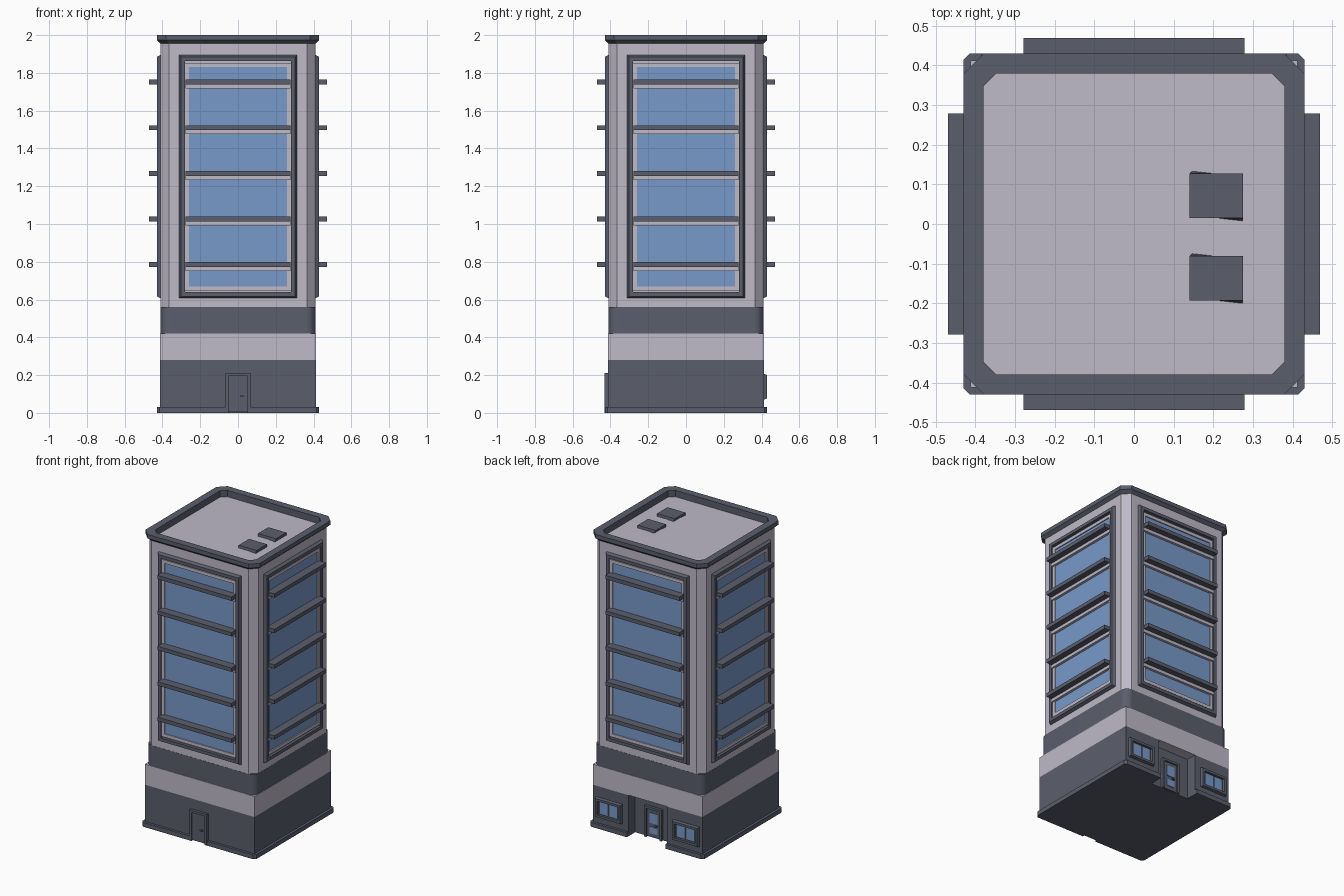
import bpy, bmesh, math

cube = bpy.data.objects.get("Cube")
if cube:
    bpy.data.objects.remove(cube, do_unlink=True)


def material(name, rgb):
    m = bpy.data.materials.new(name)
    m.use_nodes = True
    m.diffuse_color = (*rgb, 1)
    m.node_tree.nodes["Principled BSDF"].inputs["Base Color"].default_value = (*rgb, 1)
    return m


DARK = material("slate_grey", (0.105, 0.113, 0.152))
LIGHT = material("pale_grey", (0.52, 0.49, 0.58))
GLASS = material("blue_glass", (0.19, 0.32, 0.59))


def loft(name, loops, mat, turn=0, closed=False):
    """Join equal point loops; cap the ends, or join last to first if closed."""
    bm = bmesh.new()
    rings = [[bm.verts.new(p) for p in loop] for loop in loops]
    pairs = list(zip(rings, rings[1:]))
    if closed:
        pairs.append((rings[-1], rings[0]))
    else:
        bm.faces.new(rings[0])
        bm.faces.new(rings[-1])
    for a, b in pairs:
        for i in range(len(a)):
            j = (i + 1) % len(a)
            bm.faces.new((a[i], a[j], b[j], b[i]))
    bmesh.ops.recalc_face_normals(bm, faces=bm.faces)
    mesh = bpy.data.meshes.new(name)
    bm.to_mesh(mesh)
    bm.free()
    mesh.materials.append(mat)
    ob = bpy.data.objects.new(name, mesh)
    ob.rotation_euler.z = turn * math.pi / 2
    bpy.context.collection.objects.link(ob)
    return ob


def rect(x0, x1, z0, z1, y):
    return [(x0, y, z0), (x1, y, z0), (x1, y, z1), (x0, y, z1)]


def box(name, x0, x1, y0, y1, z0, z1, mat, turn=0):
    return loft(name, [rect(x0, x1, z0, z1, y0), rect(x0, x1, z0, z1, y1)], mat, turn)


def frame(name, cx, hw, z0, z1, t, y_back, y_front, slope, mat, turn):
    """Rectangular frame on the front, with sloped outer sides."""
    def ring(inset, y):
        return rect(cx - hw + inset, cx + hw - inset, z0 + inset, z1 - inset, y)
    return loft(name, [ring(0, y_back), ring(slope, y_front), ring(t, y_front), ring(t, y_back)],
                mat, turn, closed=True)


def octagon(h, c, z):
    k = h - c
    return [(k, -h, z), (h, -k, z), (h, k, z), (k, h, z),
            (-k, h, z), (-h, k, z), (-h, -k, z), (-k, -h, z)]


def mirrored_slab(name, half, z0, z1, mat):
    outline = half + [(-x, y) for x, y in reversed(half)]
    return loft(name, [[(x, y, z) for x, y in outline] for z in (z0, z1)], mat)


# Ground floor, with the entrance recess at the back
W, RECESS_X, RECESS_Y = 0.413, 0.145, 0.34
mirrored_slab("ground_floor", [(W, -W), (W, W), (RECESS_X, W), (RECESS_X, RECESS_Y)], 0, 0.28, DARK)
mirrored_slab("plinth", [(0.055, -0.41), (0.055, -0.43), (0.415, -0.43), (0.43, -0.415),
                         (0.43, 0.415), (0.415, 0.43), (RECESS_X, 0.43), (RECESS_X, RECESS_Y)],
              0, 0.03, DARK)
box("pale_band", -W, W, -W, W, 0.28, 0.42, LIGHT)

# Rounded dark band under the tower
band = box("dark_band", -0.411, 0.411, -0.411, 0.411, 0.42, 0.56, DARK)
bm = bmesh.new()
bm.from_mesh(band.data)
uprights = [e for e in bm.edges if abs(e.verts[0].co.z - e.verts[1].co.z) > 0.1]
bmesh.ops.bevel(bm, geom=uprights, offset=0.05, segments=4, profile=0.5, affect='EDGES')
bm.to_mesh(band.data)
bm.free()
for p in band.data.polygons:
    p.use_smooth = True
band.data.set_sharp_from_angle(angle=math.radians(40))
band.modifiers.new("weighted_normals", 'WEIGHTED_NORMAL').keep_sharp = True

# Tower and roof with its parapet
loft("tower", [octagon(0.41, 0.045, z) for z in (0.56, 1.956)], LIGHT)
loft("roof_parapet", [octagon(0.41, 0.045, 1.955), octagon(0.43, 0.05, 1.973),
                      octagon(0.43, 0.05, 2.0), octagon(0.38, 0.033, 2.0),
                      octagon(0.38, 0.033, 1.94)], DARK)

# Roof units, slightly twisted towards the foot
for n, y in enumerate((0.07, -0.138)):
    foot = [(0.14, y - 0.055), (0.272, y - 0.07), (0.275, y + 0.057), (0.155, y + 0.07)]
    top = [(0.14, y - 0.055), (0.275, y - 0.055), (0.275, y + 0.057), (0.14, y + 0.057)]
    loft(f"roof_unit_{n + 1}", [[(*p, 1.935) for p in foot], [(*p, 1.975) for p in top]], DARK)

# The same tall window on all four sides
for turn, side in enumerate(("front", "left", "back", "right")):
    frame(f"{side}_outer_frame", 0, 0.315, 0.605, 1.897, 0.034, -0.405, -0.43, 0.012, DARK, turn)
    frame(f"{side}_inner_frame", 0, 0.282, 0.647, 1.853, 0.022, -0.405, -0.42, 0, LIGHT, turn)
    box(f"{side}_glass", -0.262, 0.262, -0.413, -0.408, 0.667, 1.833, GLASS, turn)
    for n in range(5):
        z = 0.785 + 0.2415 * n
        box(f"{side}_fin_{n + 1}", -0.279, 0.279, -0.47, -0.41, z - 0.013, z + 0.013, DARK, turn)
        box(f"{side}_pale_bar_{n + 1}", -0.279, 0.279, -0.43, -0.41, z - 0.034, z - 0.013, LIGHT, turn)


# Doors
def door(side, wall, turn):
    for s, tag in ((-1, "left"), (1, "right")):
        a, b = sorted((s * 0.05, s * 0.066))
        box(f"{side}_door_{tag}_jamb", a, b, -wall - 0.018, -wall, 0, 0.21, DARK, turn)
    box(f"{side}_door_lintel", -0.05, 0.05, -wall - 0.018, -wall, 0.195, 0.21, DARK, turn)
    box(f"{side}_door_leaf", -0.05, 0.05, -wall - 0.008, -wall, 0.004, 0.195, DARK, turn)
    box(f"{side}_door_handle", 0.012, 0.03, -wall - 0.016, -wall, 0.083, 0.093, DARK, turn)


door("front", W, 0)
door("back", RECESS_Y, 2)
for n, (z0, z1) in enumerate(((0.03, 0.075), (0.1, 0.17))):
    box(f"back_door_pane_{n + 1}", -0.03, 0.03, -RECESS_Y - 0.012, -RECESS_Y - 0.004, z0, z1, GLASS, 2)

# Small back windows beside the entrance
for cx, tag in ((-0.29, "left"), (0.29, "right")):
    frame(f"back_window_{tag}_frame", cx, 0.1, 0.07, 0.207, 0.022, -0.41, -0.43, 0.006, DARK, 2)
    for s in (-1, 1):
        x = cx + s * 0.036
        box(f"back_window_{tag}_pane", x - 0.03, x + 0.03, -0.418, -0.411, 0.1, 0.18, GLASS, 2)
